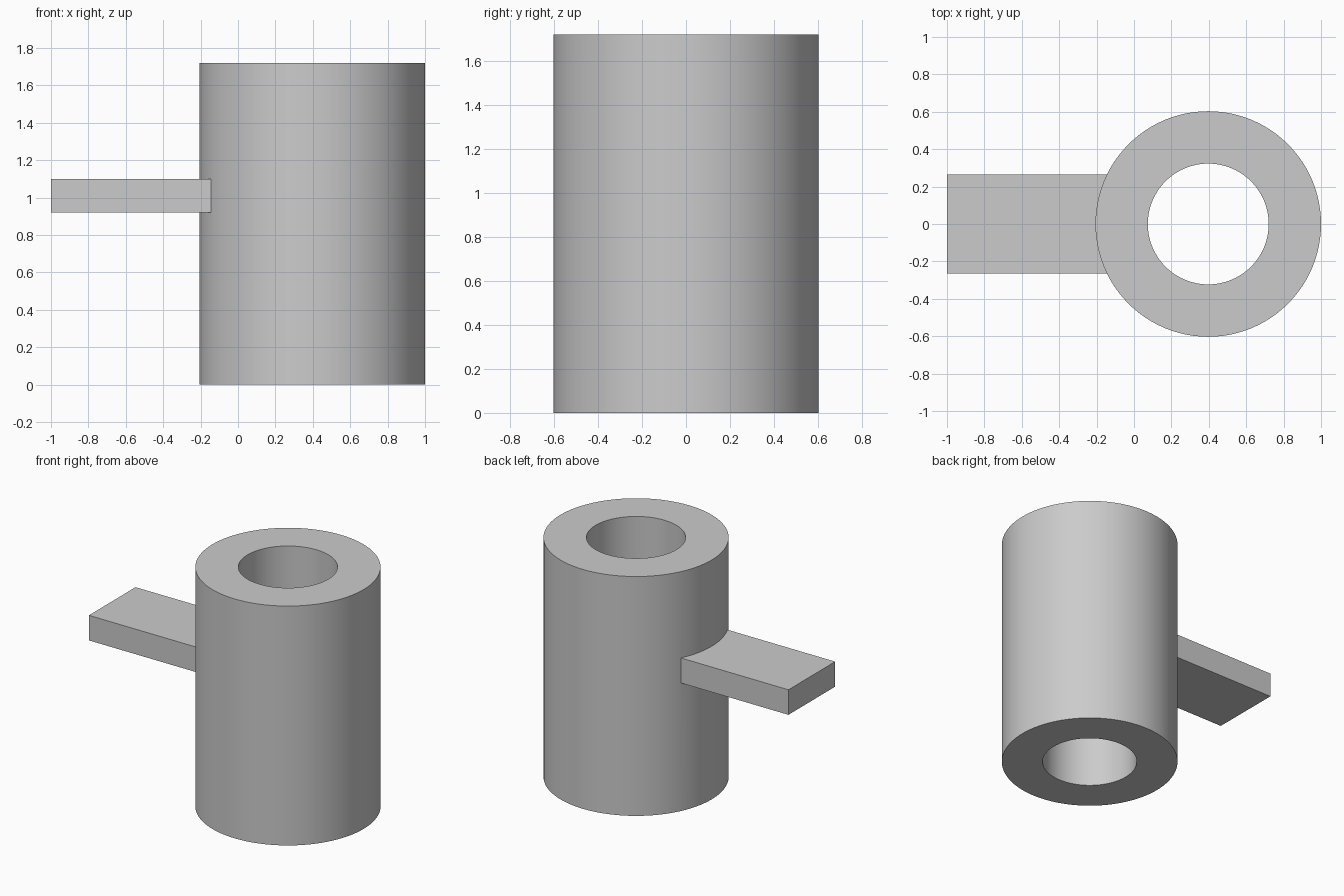
import bpy
import bmesh
from math import cos, sin, tau, radians

cube = bpy.data.objects.get("Cube")
if cube:
    bpy.data.objects.remove(cube, do_unlink=True)

CENTRE_X = 0.397
OUTER, INNER, HEIGHT = 0.603, 0.323, 1.72
SEGMENTS = 96

grey = bpy.data.materials.new("plain grey")
grey.use_nodes = True
colour = (0.6, 0.6, 0.6, 1)
grey.diffuse_color = colour
grey.node_tree.nodes["Principled BSDF"].inputs["Base Color"].default_value = colour


def add_object(name, bm):
    bmesh.ops.recalc_face_normals(bm, faces=bm.faces)
    mesh = bpy.data.meshes.new(name)
    bm.to_mesh(mesh)
    bm.free()
    mesh.materials.append(grey)
    obj = bpy.data.objects.new(name, mesh)
    bpy.context.collection.objects.link(obj)
    return obj


# Thick-walled tube: a rectangular wall section swept round the axis
bm = bmesh.new()
section = [(OUTER, 0), (OUTER, HEIGHT), (INNER, HEIGHT), (INNER, 0)]
rings = []
for i in range(SEGMENTS):
    a = tau * i / SEGMENTS
    rings.append([bm.verts.new((CENTRE_X + r * cos(a), r * sin(a), z)) for r, z in section])
for i, ring in enumerate(rings):
    after = rings[(i + 1) % SEGMENTS]
    for j in range(4):
        k = (j + 1) % 4
        bm.faces.new((ring[j], after[j], after[k], ring[k]))
tube = add_object("tube", bm)

# Flat side arm, running a little way into the wall
bm = bmesh.new()
bmesh.ops.create_cube(bm, size=1)
x0, x1, z0, z1 = -1.0, -0.1, 0.92, 1.10
bmesh.ops.scale(bm, vec=(x1 - x0, 0.53, z1 - z0), verts=bm.verts)
bmesh.ops.translate(bm, vec=((x0 + x1) / 2, 0, (z0 + z1) / 2), verts=bm.verts)
arm = add_object("side_arm", bm)

# Fuse the arm to the tube
bpy.context.view_layer.objects.active = tube
fuse = tube.modifiers.new("fuse", "BOOLEAN")
fuse.operation = "UNION"
fuse.solver = "EXACT"
fuse.object = arm
bpy.ops.object.modifier_apply(modifier=fuse.name)
bpy.data.objects.remove(arm, do_unlink=True)
tube.name = "tube_with_side_arm"

# Smooth round walls, crisp rims
bpy.ops.object.select_all(action="DESELECT")
tube.select_set(True)
bpy.ops.object.shade_smooth_by_angle(angle=radians(30))
